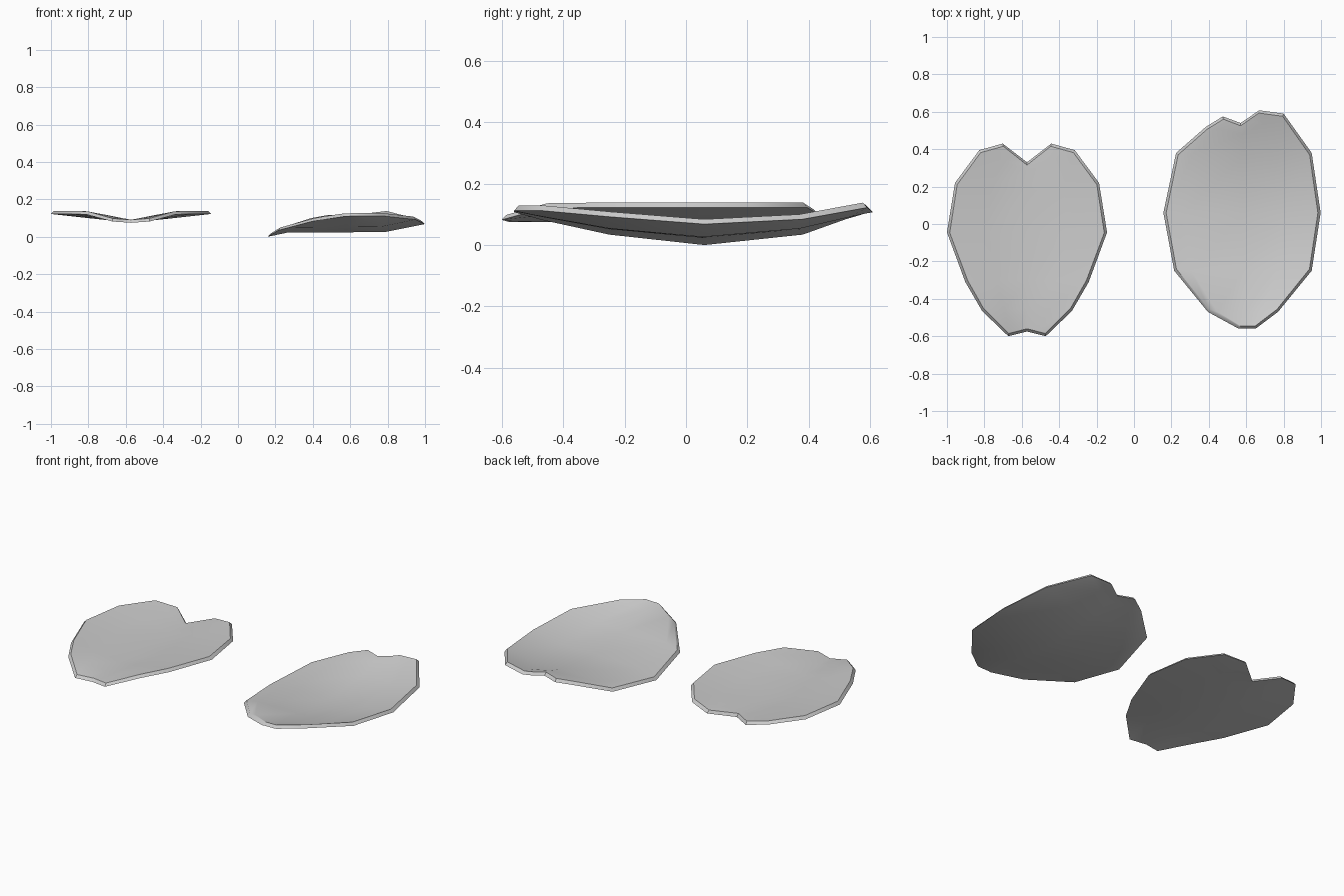
import bpy, bmesh, math
from mathutils import Vector

old = bpy.data.objects.get("Cube")
if old:
    bpy.data.objects.remove(old, do_unlink=True)

grey = bpy.data.materials.new("pale_grey")
grey.use_nodes = True
colour = (0.6, 0.6, 0.6, 1)
grey.diffuse_color = colour
grey.node_tree.nodes["Principled BSDF"].inputs["Base Color"].default_value = colour

THICK = 0.016   # height of the rim
SLANT = 0.015   # how far the top edge steps in


def petal(name, rows, centre, ta, tb, flat):
    """Loft a thin petal through rows of (left edge, spine, right edge)."""
    grid = []
    for left, mid, right in rows:
        l, m, r = Vector(left), Vector(mid), Vector(right)
        a, b = l.lerp(m, ta), r.lerp(m, tb)
        a.z += (m.z - a.z) * flat
        b.z += (m.z - b.z) * flat
        grid.append([l, a, m, b, r])
    nr, nc = len(grid), 5
    c = Vector(centre).to_3d()
    bm = bmesh.new()

    def layer(top):
        verts = []
        for i, row in enumerate(grid):
            line = []
            for j, p in enumerate(row):
                q = p + Vector((0, 0, THICK / 2 if top else -THICK / 2))
                if top and (i in (0, nr - 1) or j in (0, nc - 1)):
                    d = c - p
                    d.z = 0
                    q += d.normalized() * SLANT
                line.append(bm.verts.new(q))
            verts.append(line)
        for i in range(nr - 1):
            for j in range(nc - 1):
                f = [verts[i][j], verts[i][j + 1], verts[i + 1][j + 1], verts[i + 1][j]]
                bm.faces.new(f if top else f[::-1])
        return ([verts[0][j] for j in range(nc)] + [v[-1] for v in verts[1:]]
                + verts[-1][-2::-1] + [v[0] for v in verts[-2:0:-1]])

    upper, lower = layer(True), layer(False)
    # slanted rim between the two skins
    for k in range(len(upper)):
        n = (k + 1) % len(upper)
        bm.faces.new((upper[k], lower[k], lower[n], upper[n]))
    bmesh.ops.recalc_face_normals(bm, faces=bm.faces)
    me = bpy.data.meshes.new(name)
    bm.to_mesh(me)
    bm.free()
    me.materials.append(grey)
    ob = bpy.data.objects.new(name, me)
    bpy.context.collection.objects.link(ob)
    bpy.ops.object.select_all(action='DESELECT')
    ob.select_set(True)
    bpy.context.view_layer.objects.active = ob
    bpy.ops.object.shade_smooth_by_angle(angle=math.radians(35))


# heart-shaped petal: (half width, edge y, edge z, spine y), folded along its spine
X = -0.572
heart = [(0.1, -0.6, 0.09, -0.575), (0.24, -0.465, 0.128, -0.45),
         (0.33, -0.31, 0.13, -0.3), (0.428, -0.045, 0.13, -0.04),
         (0.385, 0.22, 0.13, 0.17), (0.255, 0.395, 0.13, 0.28),
         (0.13, 0.43, 0.108, 0.33)]
petal("heart_petal",
      [((X - w, y, z), (X, s, 0.083), (X + w, y, z)) for w, y, z, s in heart],
      (X, -0.1), 0.5, 0.5, 0)

# round petal: curled up at front and back, tilted sideways
round_rows = [
    ((0.56, -0.56, 0.115), (0.605, -0.56, 0.118), (0.65, -0.56, 0.12)),
    ((0.395, -0.47, 0.09), (0.6, -0.47, 0.1), (0.77, -0.47, 0.12)),
    ((0.215, -0.25, 0.042), (0.58, -0.25, 0.06), (0.95, -0.25, 0.1)),
    ((0.157, 0.06, 0.008), (0.58, 0.05, 0.032), (0.998, 0.06, 0.076)),
    ((0.225, 0.38, 0.042), (0.58, 0.36, 0.06), (0.95, 0.38, 0.092)),
    ((0.385, 0.52, 0.092), (0.58, 0.48, 0.098), (0.8, 0.59, 0.13)),
    ((0.475, 0.575, 0.108), (0.57, 0.54, 0.108), (0.67, 0.608, 0.115))]
petal("round_petal", round_rows, (0.58, 0.03), 0.25, 0.5, 0.9)
